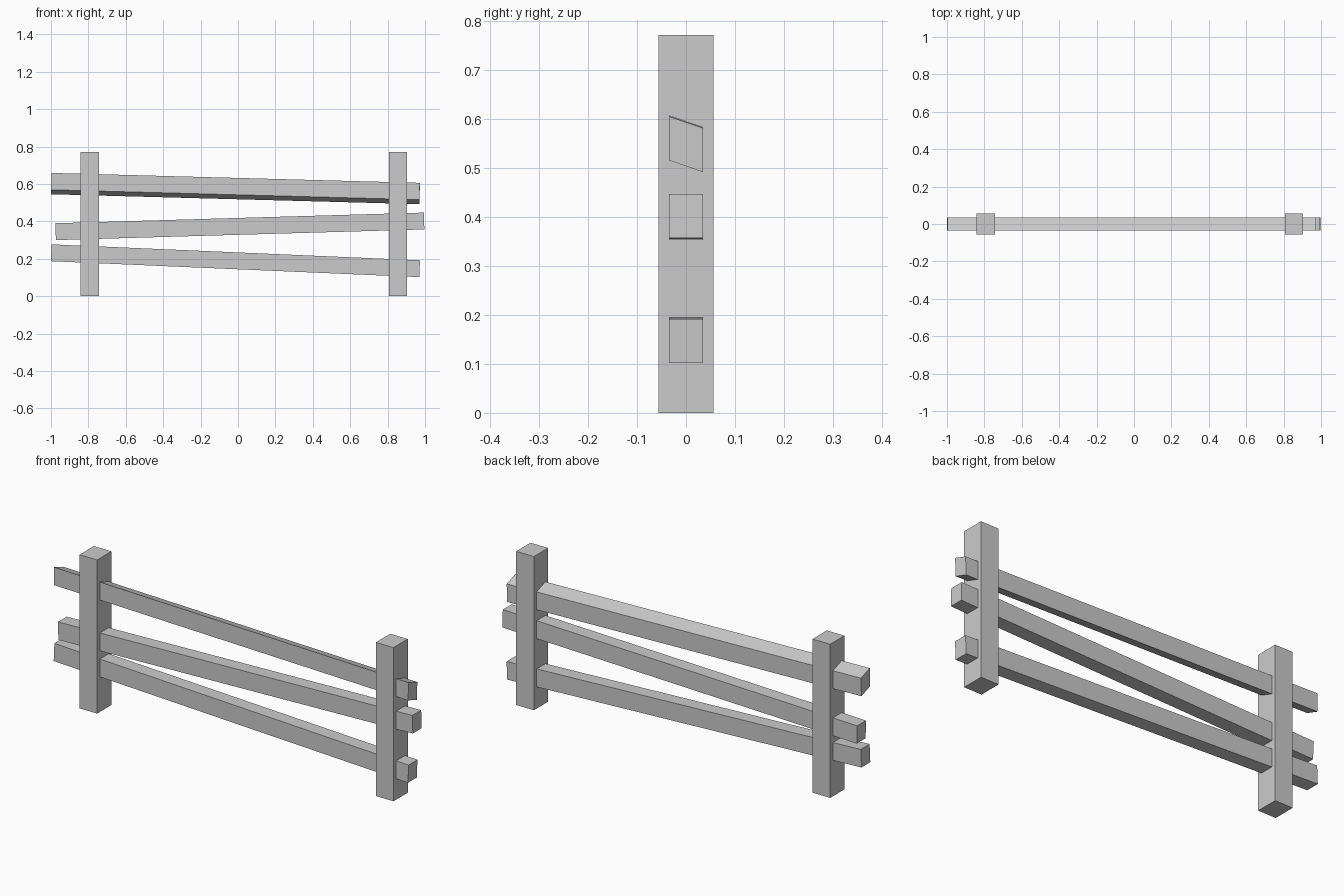
import bpy
import bmesh
from mathutils import Vector

cube = bpy.data.objects.get("Cube")
if cube:
    bpy.data.objects.remove(cube, do_unlink=True)

GREY = (0.6, 0.6, 0.6, 1.0)
mat = bpy.data.materials.new("plain_grey")
mat.use_nodes = True
mat.diffuse_color = GREY
mat.node_tree.nodes["Principled BSDF"].inputs["Base Color"].default_value = GREY


def beam(name, start, end, width, height, lean=0.0):
    """Square-ended timber between two (x, z) points; lean drops its back edge."""
    a, b = Vector((start[0], 0, start[1])), Vector((end[0], 0, end[1]))
    along = (b - a).normalized()
    up = Vector((-along.z, 0, along.x))
    bm = bmesh.new()
    bmesh.ops.create_cube(bm, size=1)
    for v in bm.verts:
        x, y, z = v.co
        v.co = (a + b) / 2 + along * x * (b - a).length + up * z * height
        v.co += Vector((0, y * width, -y * lean))
    mesh = bpy.data.meshes.new(name)
    bm.to_mesh(mesh)
    bm.free()
    mesh.materials.append(mat)
    obj = bpy.data.objects.new(name, mesh)
    bpy.context.collection.objects.link(obj)
    return obj


# Upright posts
POST_Z = 0.772
for name, x in (("right_post", -0.792), ("left_post", 0.855)):
    beam(name, (x - 0.049, POST_Z / 2), (x + 0.049, POST_Z / 2), 0.113, POST_Z)

# Crooked rails
RAIL_W, RAIL_H = 0.07, 0.09
beam("lower_rail", (-0.998, 0.232), (0.971, 0.147), RAIL_W, RAIL_H)
beam("middle_rail", (-0.975, 0.345), (0.995, 0.402), RAIL_W, RAIL_H)
beam("upper_rail", (-0.998, 0.602), (0.971, 0.549), RAIL_W, RAIL_H, lean=0.024)
